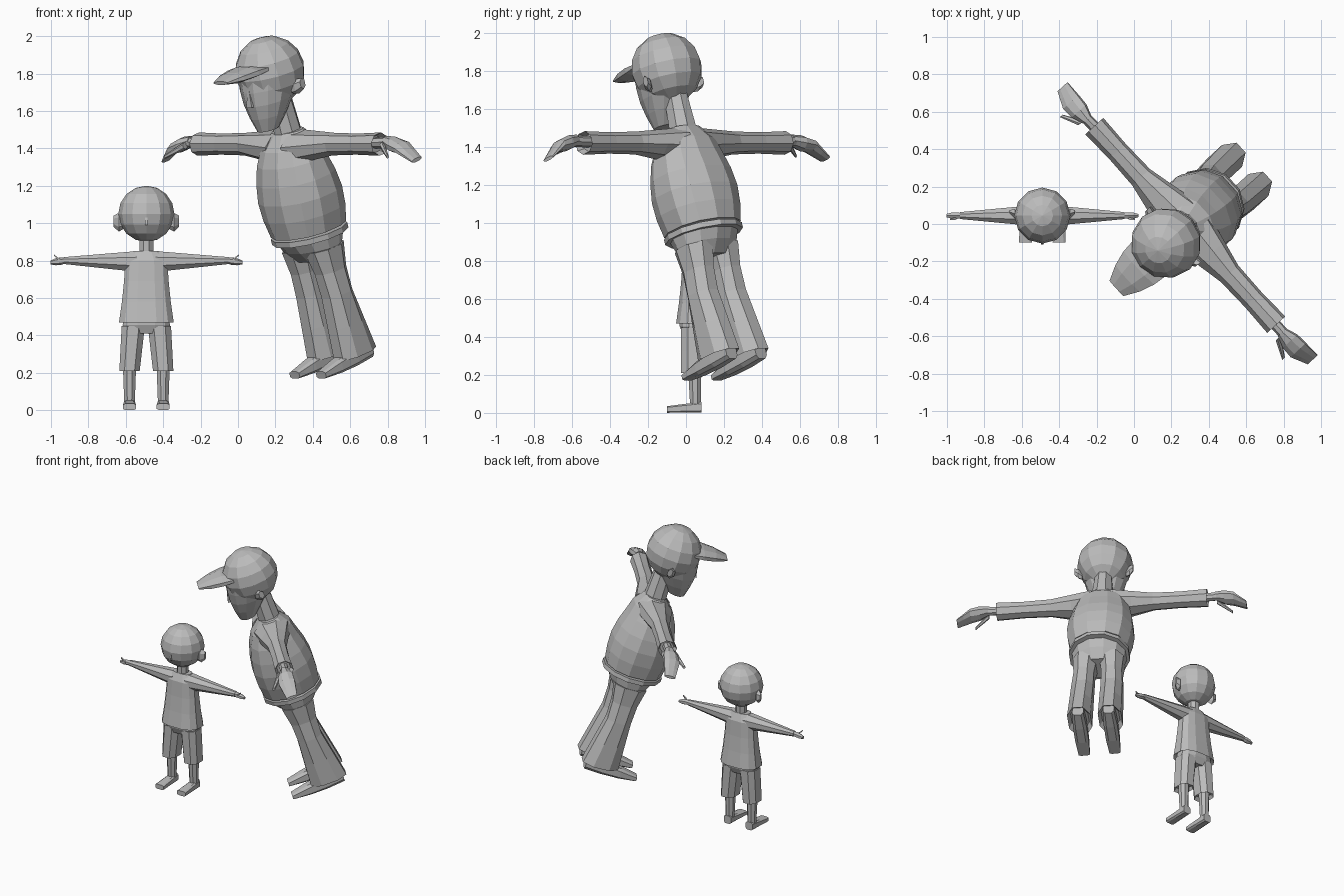
import bpy, bmesh, math
from mathutils import Matrix, Vector

cube = bpy.data.objects.get("Cube")
if cube:
    bpy.data.objects.remove(cube)

grey = bpy.data.materials.new("plain_grey")
grey.use_nodes = True
grey.diffuse_color = (0.5, 0.5, 0.5, 1)
grey.node_tree.nodes["Principled BSDF"].inputs["Base Color"].default_value = grey.diffuse_color


def finish(name, figure, bm):
    """Turn a bmesh into a flat-shaded object placed with its figure."""
    bmesh.ops.recalc_face_normals(bm, faces=bm.faces)
    mesh = bpy.data.meshes.new(name)
    bm.to_mesh(mesh)
    bm.free()
    mesh.materials.append(grey)
    ob = bpy.data.objects.new(name, mesh)
    ob.matrix_world = figure
    bpy.context.collection.objects.link(ob)


def ball(name, figure, height, radius):
    bm = bmesh.new()
    bmesh.ops.create_uvsphere(bm, u_segments=12, v_segments=8, radius=radius)
    bmesh.ops.translate(bm, verts=bm.verts, vec=(0, 0, height))
    finish(name, figure, bm)


def taper(name, figure, axis, start, end, wide, deep, bulge=0,
          steps=1, sides=8, square=1, hollow=False, side=1):
    """Skin rings from start to end; half sizes change from first to last."""
    across, along = {"x": (1, 2), "y": (0, 2), "z": (0, 1)}[axis]
    stations = [(step / steps, 1) for step in range(steps + 1)]
    if hollow:
        stations.append((0.9, 0.75))
    bm = bmesh.new()
    loops = []
    for t, shrink in stations:
        centre = Vector(start).lerp(Vector(end), t)
        swell = bulge * math.sin(math.pi * t)
        half_wide = (wide[0] + (wide[1] - wide[0]) * t + swell) * shrink
        half_deep = (deep[0] + (deep[1] - deep[0]) * t + swell) * shrink
        loop = []
        for i in range(sides):
            angle = math.tau * (i + 0.5) / sides
            c, s = math.cos(angle), math.sin(angle)
            point = centre.copy()
            point[across] += half_wide * math.copysign(abs(c) ** square, c)
            point[along] += half_deep * math.copysign(abs(s) ** square, s)
            point.x *= side
            loop.append(bm.verts.new(point))
        loops.append(loop)
    for low, high in zip(loops, loops[1:]):
        for i in range(sides):
            j = (i + 1) % sides
            bm.faces.new((low[i], low[j], high[j], high[i]))
    bm.faces.new(loops[0])
    bm.faces.new(loops[-1])
    finish(name, figure, bm)


def pair(name, figure, axis, start, end, wide, deep, **options):
    for label, side in (("left", 1), ("right", -1)):
        taper(f"{label}_{name}", figure, axis, start, end, wide, deep,
              side=side, **options)


# ---- Man: turned to the side and leaning forward
man = (Matrix.Translation((0.553, 0.248, 0.247))
       @ Matrix.Rotation(math.radians(-47.5), 4, "Z")
       @ Matrix.Rotation(math.radians(18.3), 4, "X"))

# head, neck and face
ball("man_cap", man, height=1.65, radius=0.19)
taper("man_face", man, "z", start=(0, -0.11, 1.36), end=(0, 0, 1.66),
      wide=(0.06, 0.17), deep=(0.06, 0.18), bulge=0.02, steps=4, sides=12)
taper("cap_brim", man, "y", start=(0, -0.1, 1.7), end=(0, -0.36, 1.7),
      wide=(0.14, 0.06), deep=(0.02, 0.01), bulge=0.02, steps=3)
taper("man_neck", man, "z", start=(0, 0.02, 1.26), end=(0, 0.02, 1.5),
      wide=(0.08, 0.06), deep=(0.08, 0.07))
taper("man_nose", man, "z", start=(0, -0.17, 1.51), end=(0, -0.17, 1.6),
      wide=(0.03, 0.01), deep=(0.05, 0.02), sides=4)
pair("man_ear", man, "x", start=(0.15, 0, 1.55), end=(0.2, 0.03, 1.57),
     wide=(0.02, 0.02), deep=(0.03, 0.03), bulge=0.01, steps=2, sides=6)

# shirt
taper("man_belly", man, "z", start=(0, 0, 0.76), end=(0, 0, 1.15),
      wide=(0.2, 0.2), deep=(0.2, 0.17), bulge=0.03, steps=4, sides=12, square=0.9)
taper("man_chest", man, "z", start=(0, 0, 1.15), end=(0, 0.02, 1.31),
      wide=(0.2, 0.1), deep=(0.17, 0.07), bulge=0.02, steps=2, sides=12, square=0.9)
pair("man_shoulder", man, "x", start=(0.06, 0.01, 1.22), end=(0.35, 0.01, 1.235),
     wide=(0.13, 0.065), deep=(0.09, 0.06), steps=2)
pair("man_sleeve", man, "x", start=(0.35, 0.01, 1.235), end=(0.72, 0.01, 1.235),
     wide=(0.065, 0.066), deep=(0.06, 0.062), bulge=-0.005, steps=2, hollow=True)

# hands
pair("man_wrist", man, "x", start=(0.66, 0.01, 1.24), end=(0.79, 0.01, 1.245),
     wide=(0.03, 0.03), deep=(0.03, 0.03))
pair("man_palm", man, "x", start=(0.77, 0.01, 1.25), end=(0.9, 0, 1.22),
     wide=(0.03, 0.06), deep=(0.03, 0.03), bulge=0.01, steps=2)
pair("man_fingers", man, "x", start=(0.9, 0, 1.22), end=(0.99, 0, 1.15),
     wide=(0.06, 0.04), deep=(0.03, 0.01), steps=2)
pair("man_thumb", man, "x", start=(0.78, -0.03, 1.24), end=(0.88, -0.1, 1.2),
     wide=(0.02, 0.01), deep=(0.02, 0.01), sides=6)

# belt and trousers
taper("man_belt", man, "z", start=(0, 0, 0.72), end=(0, 0, 0.75),
      wide=(0.21, 0.21), deep=(0.21, 0.21), sides=12)
taper("trouser_hips", man, "z", start=(0, 0, 0.6), end=(0, 0, 0.73),
      wide=(0.15, 0.19), deep=(0.09, 0.18), bulge=0.01, steps=2, sides=12)
pair("trouser_thigh", man, "z", start=(0.09, 0, 0.66), end=(0.1, 0, 0.4),
     wide=(0.09, 0.08), deep=(0.12, 0.09), bulge=-0.01, steps=2, square=0.9)
pair("trouser_shin", man, "z", start=(0.1, 0, 0.4), end=(0.105, 0.02, 0.05),
     wide=(0.08, 0.085), deep=(0.09, 0.135), steps=2, square=0.9, hollow=True)

# shoes
pair("man_shoe", man, "y", start=(0.105, 0.12, 0.05), end=(0.105, -0.25, 0.02),
     wide=(0.04, 0.04), deep=(0.05, 0.02), bulge=0.01, steps=3, square=0.6)

# ---- Child: upright, facing forward
child = Matrix.Translation((-0.49, 0.045, 0))

# head, neck and face
ball("child_head", child, height=1.05, radius=0.15)
taper("child_neck", child, "z", start=(0, 0, 0.82), end=(0, 0, 0.93),
      wide=(0.04, 0.04), deep=(0.04, 0.04))
taper("child_nose", child, "z", start=(0, -0.14, 0.99), end=(0, -0.14, 1.03),
      wide=(0.01, 0.01), deep=(0.02, 0.01), sides=4)
pair("child_ear", child, "x", start=(0.12, 0, 1), end=(0.175, 0.02, 1.01),
     wide=(0.01, 0.01), deep=(0.03, 0.03), bulge=0.02, steps=2, sides=6)

# shirt, arms and hands
taper("child_shirt", child, "z", start=(0, 0, 0.8), end=(0, 0, 0.47),
      wide=(0.115, 0.15), deep=(0.065, 0.1), bulge=-0.005,
      steps=3, sides=12, square=0.75, hollow=True)
taper("child_shoulders", child, "z", start=(0, 0, 0.8), end=(0, 0, 0.852),
      wide=(0.115, 0.07), deep=(0.065, 0.04), sides=12, square=0.75)
pair("child_arm", child, "x", start=(0.05, 0, 0.795), end=(0.44, 0, 0.8),
     wide=(0.06, 0.02), deep=(0.06, 0.02), steps=3)
pair("child_hand", child, "x", start=(0.43, 0, 0.8), end=(0.513, 0, 0.79),
     wide=(0.015, 0.01), deep=(0.015, 0.01), bulge=0.008, steps=3, sides=6)
pair("child_thumb", child, "x", start=(0.46, -0.015, 0.8), end=(0.495, -0.02, 0.83),
     wide=(0.01, 0.005), deep=(0.01, 0.005), sides=4)

# shorts, legs and shoes
taper("shorts_hips", child, "z", start=(0, 0, 0.41), end=(0, 0, 0.5),
      wide=(0.12, 0.12), deep=(0.06, 0.08), bulge=0.01,
      steps=2, sides=12, square=0.75)
pair("shorts_leg", child, "z", start=(0.07, 0, 0.45), end=(0.09, 0, 0.21),
     wide=(0.066, 0.058), deep=(0.075, 0.075), steps=2, square=0.8, hollow=True)
pair("child_leg", child, "z", start=(0.09, 0, 0.28), end=(0.09, 0.005, 0.03),
     wide=(0.04, 0.03), deep=(0.04, 0.03), steps=2)
pair("child_shoe", child, "y", start=(0.09, 0.038, 0.03), end=(0.09, -0.145, 0.018),
     wide=(0.03, 0.036), deep=(0.03, 0.018), steps=2, square=0.5)
